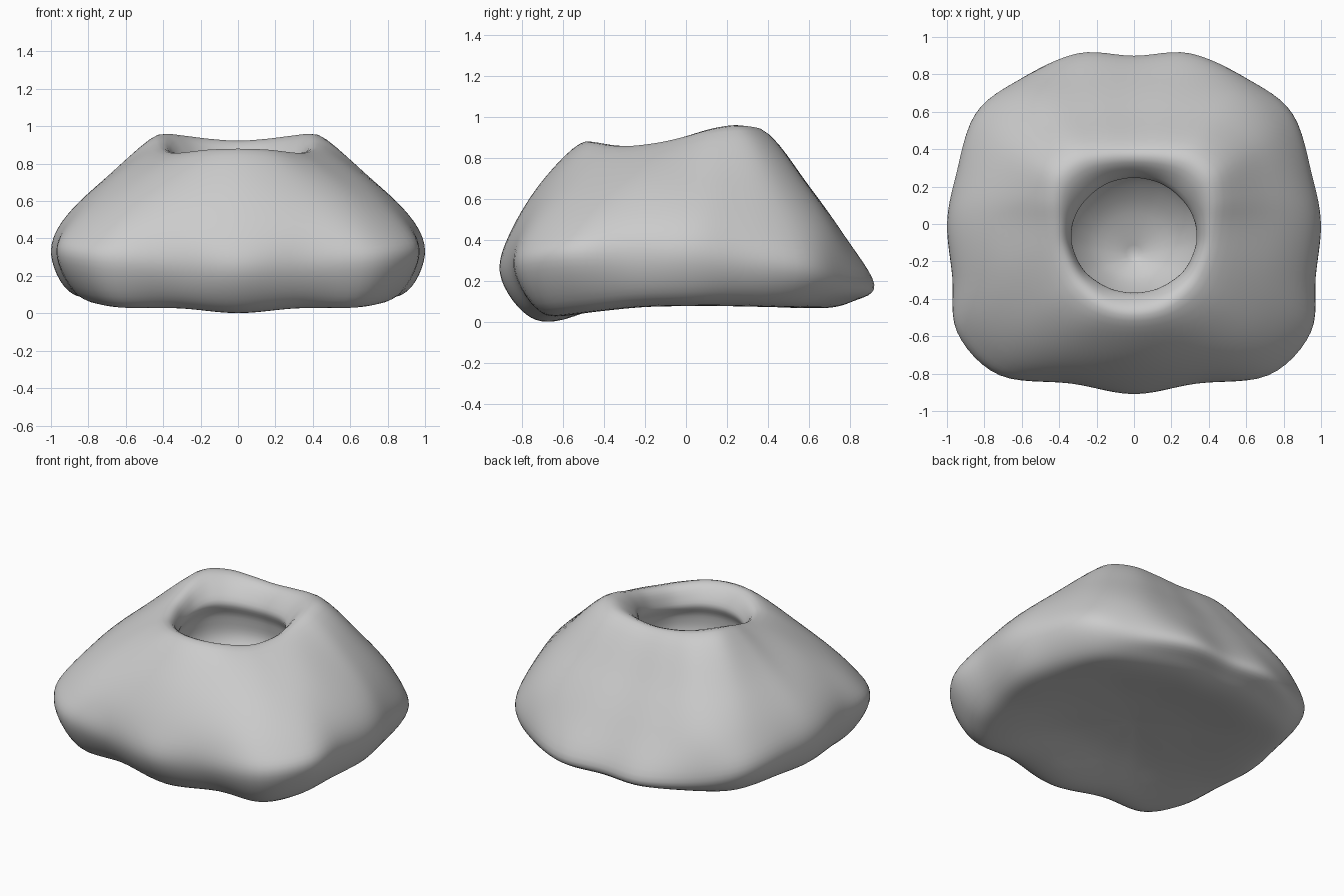
import bpy, bmesh, math
from mathutils import Vector

if "Cube" in bpy.data.objects:
    bpy.data.objects.remove(bpy.data.objects["Cube"])

# Key rings, right half only, from front centre round to back centre
crest = [(0, -.49, .88), (.16, -.46, .875), (.29, -.37, .86), (.36, -.27, .858), (.41, -.13, .875),
         (.43, 0, .905), (.44, .13, .94), (.415, .26, .957), (.305, .35, .947), (.16, .38, .93), (0, .385, .92)]
upper = [(0, -.69, .70), (.28, -.66, .68), (.53, -.58, .65), (.645, -.42, .67), (.70, -.22, .70),
         (.73, 0, .70), (.72, .18, .70), (.65, .42, .68), (.46, .56, .68), (.22, .60, .66), (0, .60, .65)]
lower = [(0, -.85, .45), (.36, -.81, .45), (.68, -.75, .43), (.88, -.54, .45), (.92, -.28, .48),
         (.94, 0, .49), (.90, .22, .48), (.79, .54, .44), (.58, .71, .43), (.28, .77, .42), (0, .77, .41)]
widest = [(0, -.91, .24), (.33, -.85, .25), (.72, -.81, .27), (.945, -.58, .30), (.97, -.28, .30),
          (1, 0, .31), (.955, .25, .29), (.85, .59, .25), (.61, .775, .20), (.30, .915, .18), (0, .90, .18)]
hem = [(0, -.80, .05), (.36, -.74, .07), (.66, -.71, .06), (.82, -.52, .08), (.88, -.26, .11),
       (.91, 0, .12), (.87, .22, .12), (.76, .53, .10), (.56, .70, .10), (.27, .81, .10), (0, .81, .10)]
under_z = [0, .025, .03, .05, .07, .075, .075, .07, .065, .065, .065]


def ellipse(rx, ry, z, follow, cy=-.06):
    """Half ring inside the opening; its height partly follows the crest."""
    pts = []
    for x, y, cz in crest:
        a = math.atan2(y + .06, x)
        pts.append((rx * math.cos(a) if x else 0, cy + ry * math.sin(a), z + follow * (cz - .9)))
    return pts


def shrink(ring, s, zs):
    return [(x * s, y * s, z) for (x, y, _), z in zip(ring, zs)]


def full(half):
    pts = [Vector(p) for p in half]
    return pts + [Vector((-p.x, p.y, p.z)) for p in pts[-2:0:-1]]


def spline(a, b, c, d, t):
    return .5 * (2 * b + (c - a) * t + (2 * a - 5 * b + 4 * c - d) * t * t
                 + (3 * b - a - 3 * c + d) * t ** 3)


def smooth_ring(ring, n=6):
    k = len(ring)
    return [spline(ring[i - 1], ring[i], ring[(i + 1) % k], ring[(i + 2) % k], j / n)
            for i in range(k) for j in range(n)]


# Cavity floor, cavity wall, throat, outside, underside
halves = [ellipse(.02, .02, .27, 0, -.16), ellipse(.22, .20, .37, 0, -.1), ellipse(.36, .335, .54, 0),
          ellipse(.37, .34, .68, .5), ellipse(.335, .31, .79, .8),
          crest, upper, lower, widest, hem,
          shrink(hem, .8, under_z), shrink(hem, .4, [.10] * 11), shrink(hem, .02, [.12] * 11)]
rings = [smooth_ring(full(h)) for h in halves]

# Loft the key rings into one smooth skin
rows, steps, last = [], 6, len(rings) - 1
for i in range(last):
    quad = [rings[max(0, min(last, i + o))] for o in (-1, 0, 1, 2)]
    for s in range(steps):
        rows.append([spline(*p, s / steps) for p in zip(*quad)])
rows.append(rings[-1])

low = min(p.z for r in rows for p in r)
bm = bmesh.new()
grid = [[bm.verts.new((p.x, p.y, p.z - low)) for p in r] for r in rows]
n = len(grid[0])
for r0, r1 in zip(grid, grid[1:]):
    for i in range(n):
        j = (i + 1) % n
        bm.faces.new((r0[i], r1[i], r1[j], r0[j]))
bm.faces.new(grid[0])
bm.faces.new(grid[-1])
bmesh.ops.recalc_face_normals(bm, faces=bm.faces)
for f in bm.faces:
    f.smooth = True

mesh = bpy.data.meshes.new("hollow_body")
bm.to_mesh(mesh)
bm.free()
body = bpy.data.objects.new("hollow_body", mesh)
bpy.context.collection.objects.link(body)

# Soften the interpolated skin slightly
relax = body.modifiers.new("soften", 'SMOOTH')
relax.factor = .4
relax.iterations = 3
